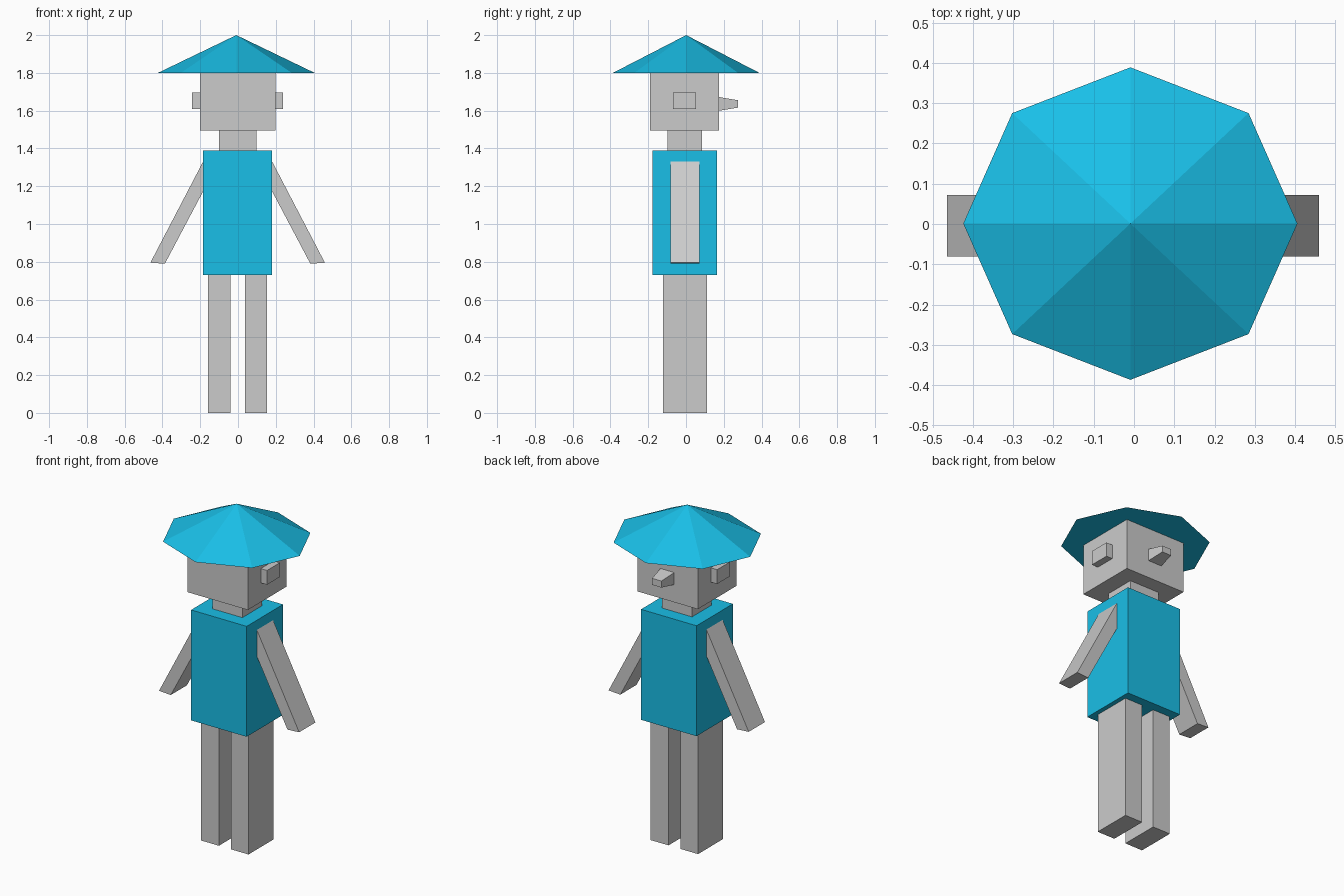
import bpy
import bmesh
from math import cos, sin, pi

if "Cube" in bpy.data.objects:
    bpy.data.objects.remove(bpy.data.objects["Cube"])

teal = bpy.data.materials.new("teal")
teal.diffuse_color = (0.01, 0.52, 0.8, 1)
teal.use_nodes = True
teal.node_tree.nodes["Principled BSDF"].inputs["Base Color"].default_value = teal.diffuse_color


def build(name, bm, mat=None):
    bmesh.ops.recalc_face_normals(bm, faces=bm.faces)
    mesh = bpy.data.meshes.new(name)
    bm.to_mesh(mesh)
    bm.free()
    obj = bpy.data.objects.new(name, mesh)
    bpy.context.collection.objects.link(obj)
    if mat:
        mesh.materials.append(mat)
    return obj


def loft(name, start, end, mat=None):
    """Closed solid between two matching rings of points."""
    bm = bmesh.new()
    a = [bm.verts.new(p) for p in start]
    b = [bm.verts.new(p) for p in end]
    bm.faces.new(a)
    bm.faces.new(b)
    for i in range(len(a)):
        j = (i + 1) % len(a)
        bm.faces.new((a[i], a[j], b[j], b[i]))
    return build(name, bm, mat)


def box(name, x, y, z, mat=None):
    ring = [(x[0], y[0]), (x[1], y[0]), (x[1], y[1]), (x[0], y[1])]
    return loft(name, [(u, v, z[0]) for u, v in ring],
                [(u, v, z[1]) for u, v in ring], mat)


# Body, neck and head
box("torso", (-0.185, 0.181), (-0.177, 0.165), (0.73, 1.388), teal)
box("neck", (-0.10, 0.098), (-0.099, 0.086), (1.388, 1.495))
box("head", (-0.201, 0.198), (-0.19, 0.176), (1.495, 1.80))

# Tapered nose on the +y side
def nose_ring(w, y, z0, z1):
    return [(-w, y, z0), (w, y, z0), (w, y, z1), (-w, y, z1)]

loft("nose", nose_ring(0.045, 0.176, 1.60, 1.672),
     nose_ring(0.031, 0.275, 1.616, 1.655))

# Paired parts, mirrored about the body's centre line
CX = -0.002
for side, s in (("left", -1), ("right", 1)):
    box(side + "_leg", sorted((CX + s * 0.039, CX + s * 0.156)),
        (-0.121, 0.112), (0, 0.73))
    box(side + "_ear", sorted((CX + s * 0.199, CX + s * 0.241)),
        (-0.068, 0.054), (1.61, 1.695))
    # Slanted arm, cut vertically where it meets the shoulder
    profile = [(0.183, 1.33), (0.183, 1.172), (0.385, 0.79), (0.462, 0.795)]
    loft(side + "_arm", [(CX + s * x, -0.081, z) for x, z in profile],
         [(CX + s * x, 0.072, z) for x, z in profile])

# Eight-sided conical hat
bm = bmesh.new()
rim = [bm.verts.new((-0.009 + 0.415 * cos(i * pi / 4),
                     0.001 + 0.388 * sin(i * pi / 4), 1.80)) for i in range(8)]
apex = bm.verts.new((-0.009, 0.001, 2.0))
bm.faces.new(rim)
for i in range(8):
    bm.faces.new((rim[i], rim[(i + 1) % 8], apex))
build("hat", bm, teal)
